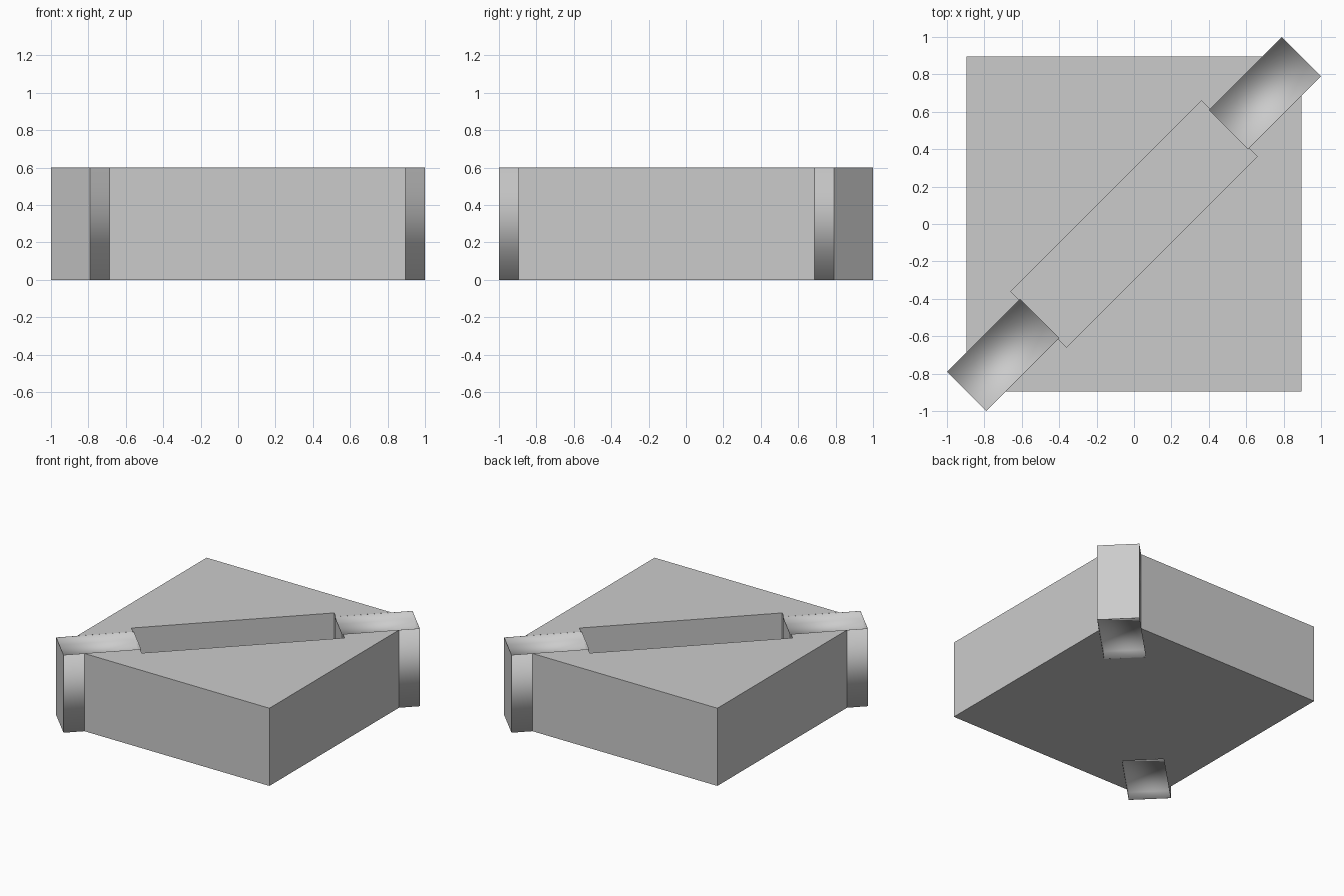
import bpy, bmesh
from math import pi
from mathutils import Matrix

if "Cube" in bpy.data.objects:
    bpy.data.objects.remove(bpy.data.objects["Cube"])

DIAG = Matrix.Rotation(pi / 4, 4, 'Z')
H = 0.6        # overall height
B = 0.895      # half width of block


def box(name, x0, x1, y0, y1, z0, z1, turn=None, recess=0.0):
    """Box from limits; optional thin-walled recess in top and bottom."""
    bm = bmesh.new()
    bmesh.ops.create_cube(bm, size=1)
    for v in bm.verts:
        v.co = ((x0 + x1) / 2 + v.co.x * (x1 - x0),
                (y0 + y1) / 2 + v.co.y * (y1 - y0),
                (z0 + z1) / 2 + v.co.z * (z1 - z0))
    bm.normal_update()
    if recess:
        caps = [f for f in bm.faces if abs(f.normal.z) > 0.9]
        for f in bm.faces:
            f.smooth = abs(f.normal.x) < 0.9
        bmesh.ops.inset_individual(bm, faces=caps, thickness=0.003)
        for f in caps:
            n = f.normal.copy()
            new = bmesh.ops.extrude_discrete_faces(bm, faces=[f])["faces"]
            for g in new:
                g.smooth = True
                bmesh.ops.translate(bm, verts=g.verts, vec=-n * recess)
        bmesh.ops.recalc_face_normals(bm, faces=bm.faces)
    if turn:
        bm.transform(turn)
    me = bpy.data.meshes.new(name)
    bm.to_mesh(me)
    bm.free()
    ob = bpy.data.objects.new(name, me)
    bpy.context.collection.objects.link(ob)
    return ob


def cut(target, cutter):
    cutter.hide_render = True
    m = target.modifiers.new("cut", 'BOOLEAN')
    m.operation = 'DIFFERENCE'
    m.solver = 'EXACT'
    m.object = cutter
    bpy.context.view_layer.objects.active = target
    bpy.ops.object.modifier_apply(modifier=m.name)
    bpy.data.objects.remove(cutter)


# square block with a diagonal pocket in the top
block = box("block", -B, B, -B, B, 0, H)
cut(block, box("pocket_cutter", -0.721, 0.721, -0.21, 0.21, 0.3, H + 0.1, DIAG))

# recessed corner pieces set into two opposite corners
for name, turn in (("corner_piece_back", DIAG),
                   ("corner_piece_front", Matrix.Rotation(pi, 4, 'Z') @ DIAG)):
    cut(block, box("corner_cutter", 0.714, 1.5, -0.148, 0.148, -0.1, H + 0.1, turn))
    box(name, 0.714, 1.266, -0.148, 0.148, 0, H, turn, recess=0.06)
